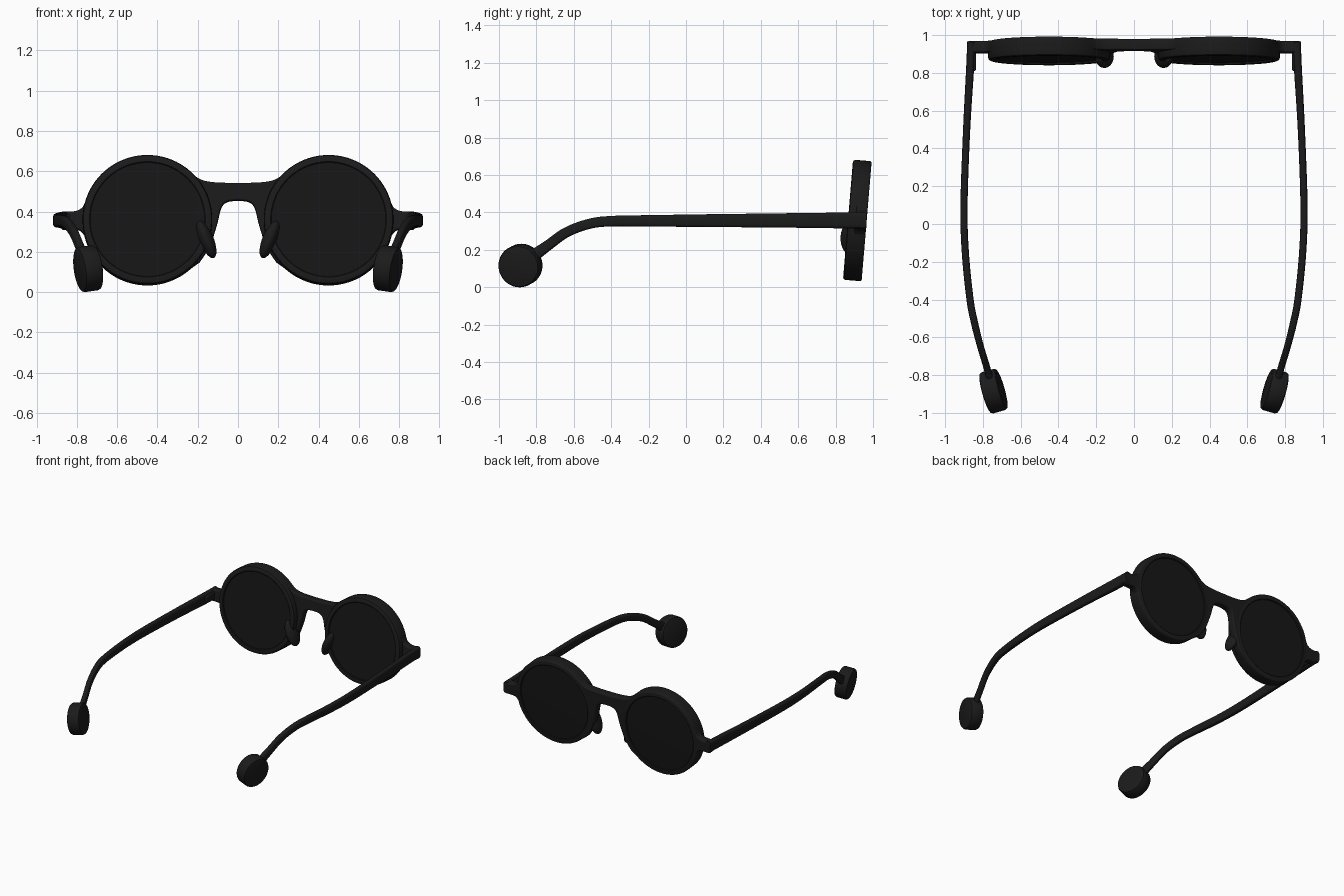
import bpy, bmesh, math
from mathutils import Vector, Matrix

if "Cube" in bpy.data.objects:
    bpy.data.objects.remove(bpy.data.objects["Cube"])

TILT = math.radians(85.2)
FRONT = Matrix.Translation((0, 0.915, 0.357)) @ Matrix.Rotation(TILT, 4, 'X')
CX, R = 0.45, 0.322

black = bpy.data.materials.new("black_plastic")
black.diffuse_color = (0.011, 0.011, 0.011, 1)
black.use_nodes = True
black.node_tree.nodes["Principled BSDF"].inputs["Base Color"].default_value = black.diffuse_color
glass = bpy.data.materials.new("dark_lens")
glass.diffuse_color = (0.008, 0.008, 0.008, 1)
glass.use_nodes = True
glass.node_tree.nodes["Principled BSDF"].inputs["Base Color"].default_value = glass.diffuse_color


def finish(ob, mat, angle=40):
    ob.data.materials.clear()
    ob.data.materials.append(mat)
    bpy.ops.object.select_all(action='DESELECT')
    ob.select_set(True)
    bpy.context.view_layer.objects.active = ob
    bpy.ops.object.shade_smooth_by_angle(angle=math.radians(angle))
    return ob


def from_bmesh(name, bm, mat, matrix=Matrix()):
    bmesh.ops.transform(bm, matrix=matrix, verts=bm.verts)
    bmesh.ops.recalc_face_normals(bm, faces=bm.faces)
    me = bpy.data.meshes.new(name)
    bm.to_mesh(me)
    bm.free()
    ob = bpy.data.objects.new(name, me)
    bpy.context.collection.objects.link(ob)
    return finish(ob, mat)


def loft(name, rings, mat, matrix=Matrix(), closed=False):
    bm = bmesh.new()
    vs = [[bm.verts.new(p) for p in ring] for ring in rings]
    n = len(vs[0])
    pairs = list(zip(vs, vs[1:])) + ([(vs[-1], vs[0])] if closed else [])
    for a, b in pairs:
        for i in range(n):
            bm.faces.new((a[i], a[(i + 1) % n], b[(i + 1) % n], b[i]))
    if not closed:
        bm.faces.new(vs[0])
        bm.faces.new(vs[-1])
    return from_bmesh(name, bm, mat, matrix)


def lathe(name, profile, mat, matrix, closed=False, n=96):
    rings = [[(r * math.cos(2 * math.pi * i / n), r * math.sin(2 * math.pi * i / n), z)
              for i in range(n)] for r, z in profile]
    return loft(name, rings, mat, matrix, closed)


def smooth_path(pts, steps=8):
    # Catmull-Rom through tuples of any length
    p = [pts[0]] + pts + [pts[-1]]
    out = []
    for a, b, c, d in zip(p, p[1:], p[2:], p[3:]):
        for s in range(steps):
            t = s / steps
            out.append(tuple(0.5 * (2 * y + (z - x) * t + (2 * x - 5 * y + 4 * z - w) * t * t
                                    + (3 * y - x - 3 * z + w) * t ** 3)
                             for x, y, z, w in zip(a, b, c, d)))
    return out + [pts[-1]]


def arc(a0, a1, n):
    angs = [math.radians(a0 + (a1 - a0) * i / n) for i in range(n + 1)]
    return [(CX + R * math.cos(a), R * math.sin(a)) for a in angs]


# Front plate: both rims, bridge and end lugs in one outline with lens holes
top = smooth_path([(0, 0.186), (0.08, 0.187), (0.15, 0.193), (0.195, 0.208), (0.232, 0.237)], 4)
lug = smooth_path([(0.758, 0.092), (0.775, 0.062), (0.81, 0.045), (0.87, 0.042)], 4) + \
    [(0.882, 0.03), (0.882, -0.035), (0.87, -0.045)] + \
    smooth_path([(0.82, -0.045), (0.785, -0.05), (0.762, -0.075)], 4)
nose = smooth_path([(0.19, -0.207), (0.14, -0.127), (0.104, -0.02), (0.084, 0.06),
                    (0.055, 0.092), (0, 0.1)], 5)
half = top + arc(130, 20, 40) + lug + arc(-16, -132, 44) + nose
outline = half + [(-x, y) for x, y in reversed(half[1:-1])]

cu = bpy.data.curves.new("front_frame", 'CURVE')
cu.dimensions = '2D'
cu.fill_mode = 'BOTH'
cu.extrude, cu.bevel_depth, cu.bevel_resolution, cu.offset = 0.021, 0.009, 2, -0.009
holes = [[(s * CX + 0.30 * math.cos(2 * math.pi * i / 64), 0.30 * math.sin(2 * math.pi * i / 64))
          for i in range(64)] for s in (1, -1)]
for pts in [outline] + holes:
    sp = cu.splines.new('POLY')
    sp.points.add(len(pts) - 1)
    for q, (x, y) in zip(sp.points, pts):
        q.co = (x, y, 0, 1)
    sp.use_cyclic_u = True
frame = bpy.data.objects.new("front_frame", cu)
frame.matrix_world = FRONT @ Matrix.Translation((0, 0, -0.021))
bpy.context.collection.objects.link(frame)
bpy.context.view_layer.objects.active = frame
frame.select_set(True)
bpy.ops.object.convert(target='MESH')
finish(bpy.context.view_layer.objects.active, black)

# Arm stations: x, y, z, half width, half height
ARM = [(0.862, 0.965, 0.358, 0.021, 0.042), (0.868, 0.82, 0.357, 0.021, 0.042),
       (0.886, 0.5, 0.357, 0.019, 0.038), (0.900, 0.1, 0.356, 0.019, 0.034),
       (0.893, -0.15, 0.355, 0.019, 0.031), (0.868, -0.4, 0.353, 0.019, 0.028),
       (0.845, -0.52, 0.338, 0.019, 0.027), (0.815, -0.64, 0.293, 0.018, 0.027),
       (0.785, -0.74, 0.222, 0.018, 0.028), (0.762, -0.82, 0.165, 0.018, 0.034)]

for side, s in (("right", 1), ("left", -1)):
    lens_m = FRONT @ Matrix.Translation((s * CX, 0, 0))
    # Deep rim ring and lens
    lathe(side + "_rim", [(0.284, -0.047), (0.288, -0.051), (0.31, -0.051), (0.318, -0.047),
                          (R, -0.039), (R, 0.036), (0.318, 0.045), (0.309, 0.049),
                          (0.288, 0.049), (0.284, 0.045)], black, lens_m, closed=True)
    lathe(side + "_lens", [(0.15, -0.046), (0.286, -0.043), (0.286, 0.038), (0.15, 0.038)],
          glass, lens_m)

    # Nose pad
    bm = bmesh.new()
    bmesh.ops.create_uvsphere(bm, u_segments=32, v_segments=20, radius=1)
    m = Matrix.Translation((s * 0.157, 0.888, 0.262)) @ Matrix.Rotation(s * 0.38, 4, 'Y') \
        @ Matrix.Diagonal((0.036, 0.062, 0.1, 1))
    from_bmesh(side + "_nose_pad", bm, black, m)

    # Temple arm: rounded section swept along the stations
    path = smooth_path(ARM)
    rings = []
    for i, (x, y, z, w, h) in enumerate(path):
        a, b = path[max(i - 1, 0)], path[min(i + 1, len(path) - 1)]
        t = (Vector(b[:3]) - Vector(a[:3])).normalized()
        u = t.cross(Vector((0, 0, 1))).normalized()
        v = u.cross(t)
        ring = []
        for k in range(24):
            c, d = math.cos(k * math.pi / 12), math.sin(k * math.pi / 12)
            q = Vector((x, y, z)) + u * w * math.copysign(abs(c) ** 0.6, c) \
                + v * h * math.copysign(abs(d) ** 0.6, d)
            ring.append((s * q.x, q.y, q.z))
        rings.append(ring)
    loft(side + "_arm", rings, black)

    # Hinge block inside the arm
    bm = bmesh.new()
    bmesh.ops.create_cube(bm, size=1)
    bmesh.ops.transform(bm, matrix=Matrix.Diagonal((0.034, 0.13, 0.06, 1)), verts=bm.verts)
    bmesh.ops.bevel(bm, geom=bm.edges[:], offset=0.01, segments=3, affect='EDGES', profile=0.5)
    from_bmesh(side + "_hinge", bm, black, Matrix.Translation((s * 0.853, 0.875, 0.357)))

    # Round disc at the arm tip, facing sideways
    axis = Vector((s * 0.95, -0.27, -0.14)).normalized()
    m = Matrix.Translation((s * 0.744, -0.885, 0.116)) @ axis.to_track_quat('Z', 'Y').to_matrix().to_4x4()
    lathe(side + "_tip_disc", [(0.098, -0.047), (0.108, -0.043), (0.113, -0.033), (0.113, 0.033),
                               (0.108, 0.043), (0.098, 0.047)], black, m, n=64)
